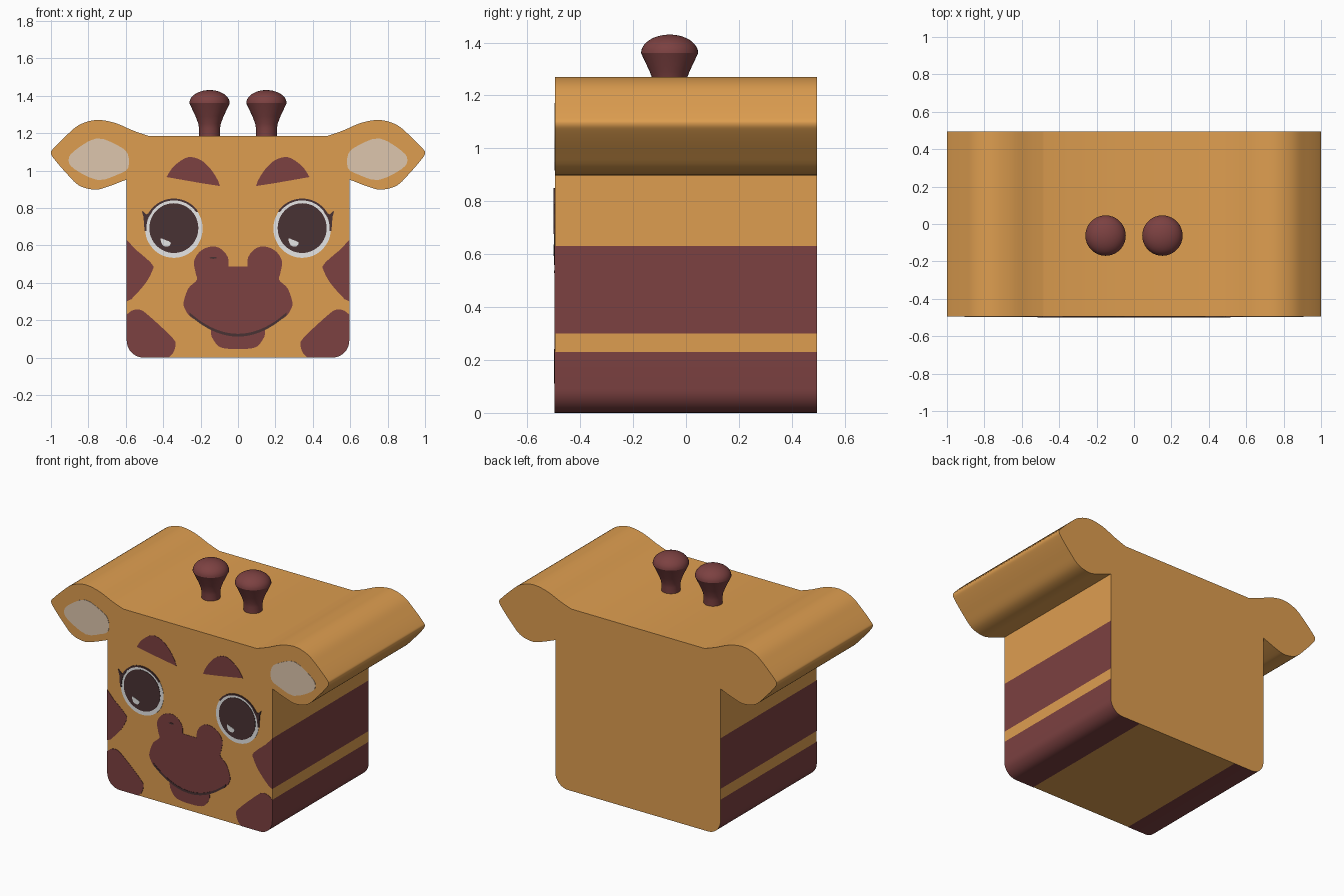
import bpy, bmesh, math

if "Cube" in bpy.data.objects:
    bpy.data.objects.remove(bpy.data.objects["Cube"])


def srgb(r, g, b):
    return [((c / 255 + 0.055) / 1.055) ** 2.4 for c in (r, g, b)] + [1]


def material(name, rgb):
    m = bpy.data.materials.new(name)
    m.diffuse_color = srgb(*rgb)
    m.use_nodes = True
    m.node_tree.nodes["Principled BSDF"].inputs["Base Color"].default_value = m.diffuse_color
    return m


TAN = material("tan", (222, 158, 80))
BROWN = material("brown", (124, 65, 65))
DARK = material("dark brown", (73, 50, 51))
WHITE = material("white", (230, 230, 230))
BEIGE = material("inner ear beige", (222, 198, 174))
FRONT, BACK = -0.495, 0.495


def spline(pts, closed=True, n=5):
    """Catmull-Rom curve through the points."""
    out, c = [], len(pts)
    for i in range(c if closed else c - 1):
        if closed:
            q = [pts[(i + k) % c] for k in (-1, 0, 1, 2)]
        else:
            q = [pts[min(max(i + k, 0), c - 1)] for k in (-1, 0, 1, 2)]
        for s in range(n):
            t = s / n
            out.append(tuple(0.5 * (2 * b + (d - a) * t + (2 * a - 5 * b + 4 * d - e) * t * t
                                    + (3 * b - a - 3 * d + e) * t ** 3)
                             for a, b, d, e in zip(*q)))
    return out if closed else out + [pts[-1]]


def ellipse(cx, cz, rx, rz, n=48):
    return [(cx + rx * math.cos(2 * math.pi * i / n), cz + rz * math.sin(2 * math.pi * i / n))
            for i in range(n)]


def flip(pts):
    return [(-x, z) for x, z in reversed(pts)]


def finish(name, bm, mats):
    bmesh.ops.recalc_face_normals(bm, faces=bm.faces)
    me = bpy.data.meshes.new(name)
    bm.to_mesh(me)
    bm.free()
    for m in mats:
        me.materials.append(m)
    ob = bpy.data.objects.new(name, me)
    bpy.context.collection.objects.link(ob)
    bpy.ops.object.select_all(action='DESELECT')
    ob.select_set(True)
    bpy.context.view_layer.objects.active = ob
    bpy.ops.object.shade_smooth_by_angle(angle=math.radians(32))
    return ob


def extrude(name, pts, y0, y1, mats, rule=None):
    """Extrude an x-z outline from y0 to y1."""
    bm = bmesh.new()
    a = [bm.verts.new((x, y0, z)) for x, z in pts]
    b = [bm.verts.new((x, y1, z)) for x, z in pts]
    bm.faces.new(a)
    bm.faces.new(b)
    for i in range(len(pts)):
        j = (i + 1) % len(pts)
        f = bm.faces.new((a[i], a[j], b[j], b[i]))
        if rule:
            f.material_index = rule(f.calc_center_median())
    return finish(name, bm, mats)


def plate(name, pts, layer, mat):
    return extrude(name, pts, FRONT - 0.002 * layer, FRONT + 0.001, [mat])


def pair(name, pts, layer, mat):
    plate(name + "_right", pts, layer, mat)
    plate(name + "_left", flip(pts), layer, mat)


# Head block with ears, extruded from the front silhouette
corner = [(0.505 + 0.09 * math.sin(math.pi / 2 * i / 8), 0.09 - 0.09 * math.cos(math.pi / 2 * i / 8))
          for i in range(9)]
ear = spline([(0.595, 0.952), (0.70, 0.912), (0.767, 0.898), (0.85, 0.92), (0.917, 0.985),
              (0.98, 1.058), (1.0, 1.093), (0.985, 1.12), (0.92, 1.185), (0.85, 1.243),
              (0.76, 1.27), (0.66, 1.255), (0.56, 1.213), (0.48, 1.185)], closed=False)
half = [(0.37, 0)] + corner + [(0.595, 0.23), (0.595, 0.3), (0.595, 0.63)] + ear


def side_spot(c):
    ax = abs(c.x)
    return int((ax > 0.37 and c.z < 0.23) or (ax > 0.59 and 0.3 < c.z < 0.63))


extrude("head", half + flip(half), FRONT, BACK, [TAN, BROWN], side_spot)

# Inner ears
pair("inner_ear", spline([(0.906, 1.056), (0.875, 1.105), (0.757, 1.172), (0.645, 1.135),
                          (0.59, 1.09), (0.588, 1.012), (0.645, 0.978), (0.75, 0.949),
                          (0.875, 1.008)], n=3), 1, BEIGE)

# Brows
pair("brow", spline([(0.382, 0.965), (0.35, 1.015), (0.297, 1.058), (0.25, 1.072), (0.19, 1.05),
                     (0.14, 1.0), (0.106, 0.945)], closed=False) + [(0.097, 0.917), (0.2, 0.933)], 1, BROWN)

# Cheek and jaw spots
pair("cheek_spot", [(0.595, 0.3)] + spline([(0.57, 0.312), (0.5, 0.39), (0.46, 0.46), (0.46, 0.5),
                                            (0.55, 0.58)], closed=False) + [(0.595, 0.63)], 1, BROWN)
pair("jaw_spot", [(0.37, 0)] + corner + [(0.595, 0.23)]
     + spline([(0.57, 0.25), (0.535, 0.257), (0.49, 0.235), (0.35, 0.105), (0.335, 0.06),
               (0.35, 0.02)], closed=False), 1, BROWN)

# Muzzle
muzzle = [(0, 0.488)] + spline([(0.05, 0.488), (0.055, 0.537), (0.09, 0.58), (0.14, 0.594), (0.2, 0.57),
                               (0.235, 0.516), (0.226, 0.45), (0.22, 0.415), (0.265, 0.37), (0.29, 0.30),
                               (0.286, 0.265), (0.25, 0.215), (0.155, 0.163), (0.14, 0.11), (0.1, 0.058),
                               (0.035, 0.045)], closed=False)
plate("muzzle", muzzle + [(0, 0.045)] + flip(muzzle)[:-1], 1, BROWN)

# Smile, a tapered arc
steps = [i / 14 - 1 for i in range(29)]
plate("smile", [(0.26 * t, 0.112 + 0.115 * t * t) for t in steps]
      + [(0.26 * t, 0.127 + 0.115 * t * t) for t in reversed(steps)], 2, DARK)
plate("nostril", ellipse(-0.132, 0.533, 0.02, 0.005, 12), 2, DARK)

# Eyes: white rim, dark iris, lid line, lashes and highlights
EX, EZ = 0.343, 0.69
pair("eye_white", ellipse(EX, EZ, 0.154, 0.157), 1, WHITE)
pair("iris", ellipse(EX, EZ + 0.002, 0.131, 0.133), 2, DARK)
angles = [math.radians(-5 + 150 * i / 30) for i in range(31)]
lid = [(EX + 0.158 * math.cos(a), EZ + 0.16 * math.sin(a)) for a in angles]
lid += [(EX + 0.147 * math.cos(a), EZ + 0.15 * math.sin(a)) for a in reversed(angles)]
pair("eyelid", lid, 3, DARK)
pair("upper_lash", [(0.455, 0.785), (0.49, 0.765), (0.515, 0.787), (0.505, 0.75), (0.487, 0.735)], 3, DARK)
pair("lower_lash", [(0.485, 0.74), (0.505, 0.75), (0.502, 0.7), (0.492, 0.68)], 3, DARK)
for side, x in (("left", -0.387), ("right", 0.297)):
    plate("eye_highlight_" + side, spline([(x - 0.027, 0.635), (x - 0.005, 0.63), (x + 0.027, 0.615),
                                           (x + 0.015, 0.595), (x - 0.015, 0.6)]), 3, WHITE)

# Horns, lathed from a profile
horn = [(0.056, 1.18), (0.056, 1.225), (0.06, 1.25), (0.075, 1.29), (0.108, 1.36)]
horn += [(0.108 * math.cos(math.pi / 2 * i / 10), 1.36 + 0.07 * math.sin(math.pi / 2 * i / 10))
         for i in range(1, 11)]
for side, x in (("left", -0.152), ("right", 0.152)):
    bm = bmesh.new()
    vs = [bm.verts.new((x + r, -0.062, z)) for r, z in horn]
    es = [bm.edges.new(p) for p in zip(vs, vs[1:])]
    bmesh.ops.spin(bm, geom=vs + es, cent=(x, -0.062, 0), axis=(0, 0, 1), angle=2 * math.pi, steps=36)
    bmesh.ops.remove_doubles(bm, verts=bm.verts, dist=0.0005)
    finish("horn_" + side, bm, [BROWN])
